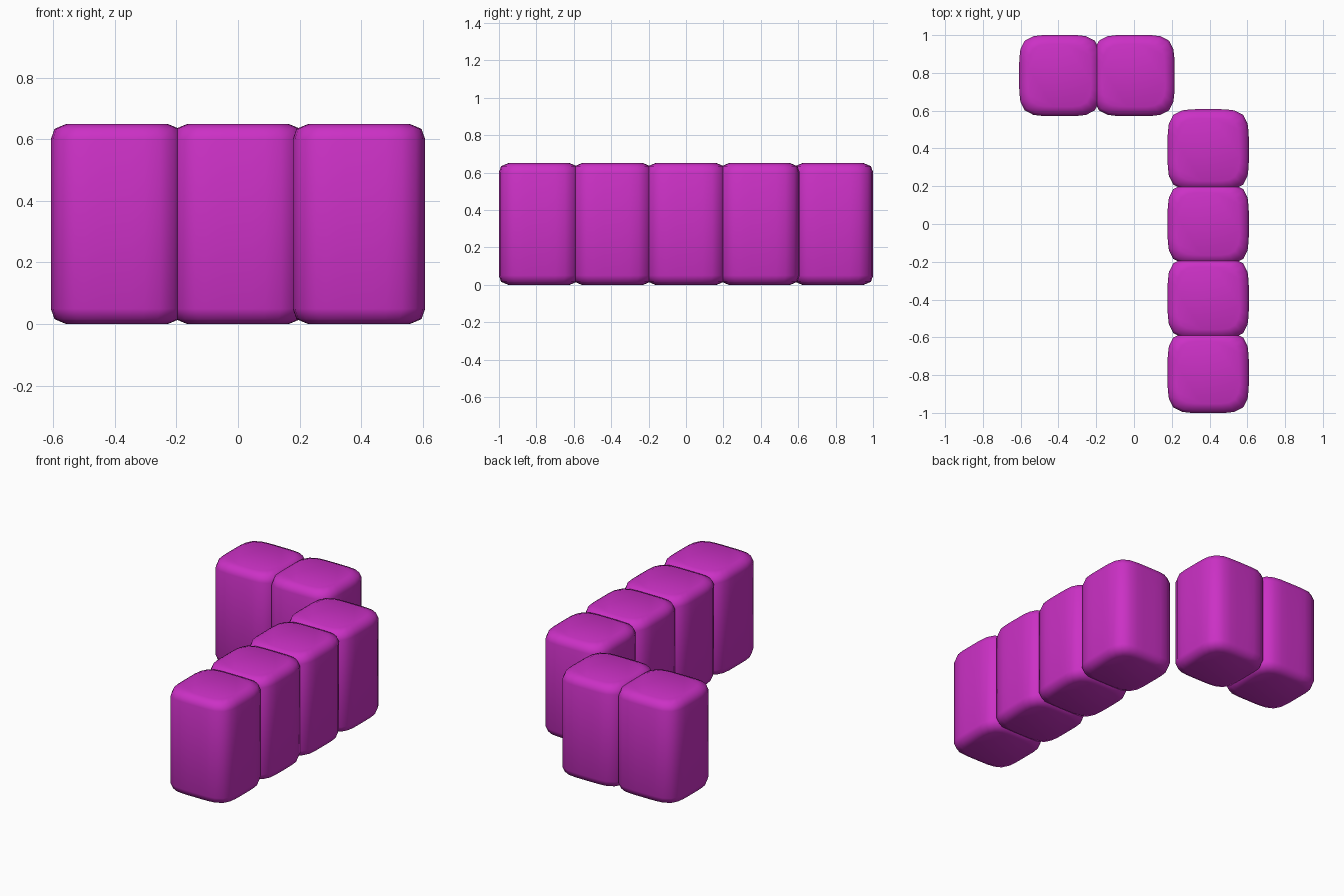
import bpy, bmesh, math

if "Cube" in bpy.data.objects:
    bpy.data.objects.remove(bpy.data.objects["Cube"])

HALF, HEIGHT, STEP = 0.215, 0.65, 0.393
SEGMENTS, POWER = 32, 4.6

mat = bpy.data.materials.new("magenta")
mat.diffuse_color = (0.6, 0.03, 0.56, 1)
mat.use_nodes = True
mat.node_tree.nodes["Principled BSDF"].inputs["Base Color"].default_value = mat.diffuse_color

# Edge rounding: (section half-width, height), bottom to top
lower = [(HALF - 0.05, 0.0), (HALF - 0.012, 0.016), (HALF, 0.05)]
profile = lower + [(r, HEIGHT - z) for r, z in reversed(lower)]


def outline(radius, z):
    """Rounded-square cross-section with slightly bulging sides."""
    pts = []
    for i in range(SEGMENTS):
        a = 2 * math.pi * i / SEGMENTS
        c, s = math.cos(a), math.sin(a)
        r = radius / (abs(c) ** POWER + abs(s) ** POWER) ** (1 / POWER)
        pts.append((r * c, r * s, z))
    return pts


def block_mesh():
    bm = bmesh.new()
    rings = [[bm.verts.new(p) for p in outline(r, z)] for r, z in profile]
    for a, b in zip(rings, rings[1:]):
        for i in range(SEGMENTS):
            j = (i + 1) % SEGMENTS
            bm.faces.new((a[i], a[j], b[j], b[i]))
    bm.faces.new(rings[0][::-1])
    bm.faces.new(rings[-1])
    for f in bm.faces:
        f.smooth = True
    mesh = bpy.data.meshes.new("rounded_block")
    bm.to_mesh(mesh)
    bm.free()
    mesh.materials.append(mat)
    return mesh


mesh = block_mesh()


def add_block(name, x, y):
    ob = bpy.data.objects.new(name, mesh)
    ob.location = (x, y, 0)
    bpy.context.collection.objects.link(ob)


# Short row of two blocks at the back
for i in range(2):
    add_block(f"back_row_block_{i + 1}", (i - 1) * STEP, 2 * STEP)

# Long row of four blocks along the right side
for i in range(4):
    add_block(f"side_row_block_{i + 1}", STEP, (1 - i) * STEP)
